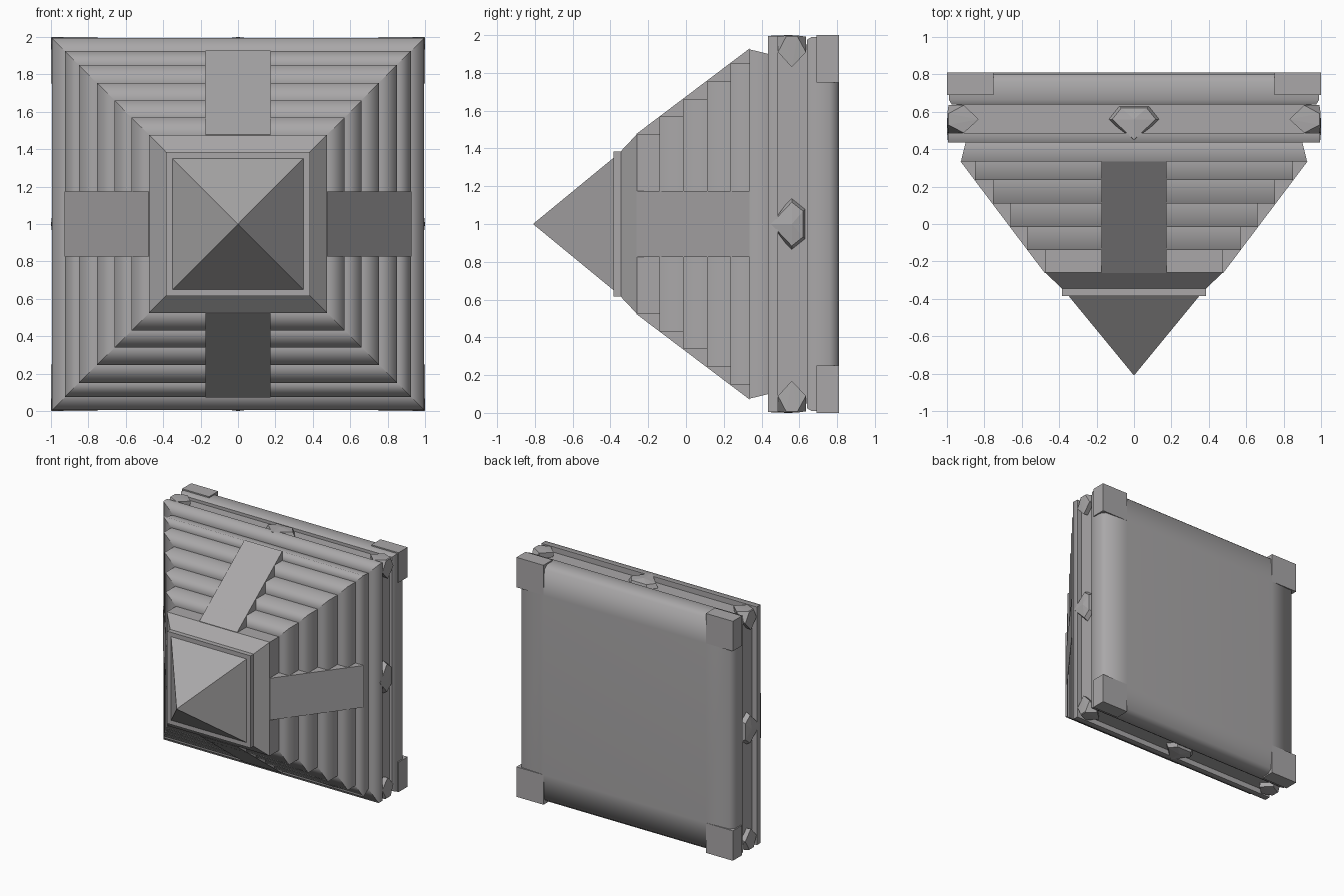
import bpy, bmesh, math
from mathutils import Matrix, Vector

cube = bpy.data.objects.get("Cube")
if cube:
    bpy.data.objects.remove(cube, do_unlink=True)

stone = bpy.data.materials.new("stone grey")
stone.use_nodes = True
COLOUR = (0.40, 0.39, 0.395, 1)
stone.diffuse_color = COLOUR
stone.node_tree.nodes["Principled BSDF"].inputs["Base Color"].default_value = COLOUR

CENTRE = Matrix.Translation((0, 0, 1))


def quarter(k):
    """Quarter turns about the pyramid's axis (y)."""
    return CENTRE @ Matrix.Rotation(k * math.pi / 2, 4, 'Y')


def finish(name, bm, matrix=CENTRE):
    bmesh.ops.recalc_face_normals(bm, faces=bm.faces)
    bm.transform(matrix)
    mesh = bpy.data.meshes.new(name)
    bm.to_mesh(mesh)
    bm.free()
    mesh.materials.append(stone)
    obj = bpy.data.objects.new(name, mesh)
    bpy.context.collection.objects.link(obj)
    return obj


def square_rings(name, profile, smooth=False, sharp=()):
    """Sweep a (half width, y) profile round a square; corners stay sharp."""
    bm = bmesh.new()
    rings = [[bm.verts.new((sx * r, y, sz * r))
              for sx, sz in ((1, 1), (-1, 1), (-1, -1), (1, -1))] for r, y in profile]
    for a, b in zip(rings, rings[1:]):
        for i in range(4):
            j = (i + 1) % 4
            bm.faces.new((a[i], a[j], b[j], b[i]))
            bm.edges.get((a[i], b[i])).smooth = False
    bm.faces.new(rings[0])
    bm.faces.new(rings[-1])
    for f in bm.faces:
        f.smooth = smooth
    for k in sharp:
        for i in range(4):
            bm.edges.get((rings[k][i], rings[k][(i + 1) % 4])).smooth = False
    return finish(name, bm)


def hull(name, points, matrix):
    bm = bmesh.new()
    for p in points:
        bm.verts.new(p)
    out = bmesh.ops.convex_hull(bm, input=bm.verts)
    loose = [v for v in bm.verts if not v.link_faces]
    bmesh.ops.delete(bm, geom=loose, context='VERTS')
    bmesh.ops.dissolve_limit(bm, angle_limit=0.01, verts=bm.verts, edges=bm.edges)
    return finish(name, bm, matrix)


# Capstone: pointed tip on a thin square slab, with a flared neck behind it
bm = bmesh.new()
tip = bm.verts.new((0, -0.81, 0))
base = [bm.verts.new((x, -0.384, z))
        for x, z in ((.35, .35), (-.35, .35), (-.35, -.35), (.35, -.35))]
for i in range(4):
    bm.faces.new((tip, base[i], base[(i + 1) % 4]))
bm.faces.new(base)
finish("capstone", bm)
square_rings("capstone_slab", [(.385, -.385), (.385, -.345)])
square_rings("neck", [(.385, -.345), (.475, -.26)])

# Stepped tiers, each with softly shaded outer edges
step_r = [.475, .57, .66, .755, .85, .925]
step_y = [-.26, -.14, -.015, .11, .235, .335]
profile = [(step_r[0], step_y[0])]
for i in range(1, 6):
    profile += [(step_r[i - 1], step_y[i]), (step_r[i], step_y[i])]
profile.append((.90, .437))
square_rings("tiers", profile, True, sharp=[0] + list(range(1, 11, 2)) + [11])

# Four smooth ramps running up the middle of the faces
for k in range(4):
    section = ((.478, -.261), (.928, .335), (.3, .335), (.3, -.261))
    hull(f"ramp_{k + 1}", [(x, y, r) for x in (-.175, .175) for r, y in section],
         quarter(k))

# Base: front plate, recessed band and thick rear body
square_rings("front_plate", [(.90, .435), (.995, .435), (.995, .486), (.93, .486)],
             True, sharp=(0, 2, 3))
square_rings("recessed_band", [(.95, .48), (.95, .65)])
square_rings("rear_body", [(.93, .64), (.975, .64), (.99, .665), (.99, .76),
                           (.96, .798), (.75, .81)], True, sharp=(0, 1))

# Corner blocks on the rear body
for k in range(4):
    hull(f"corner_block_{k + 1}",
         [(x, y, z) for x in (.75, 1) for y in (.69, .81) for z in (.75, 1)],
         quarter(k))

# Studs in the recessed band: one mid-side and one wrapped round each corner
outline = [(0, .45), (.145, .56), (.085, .635), (-.085, .635), (-.145, .56)]
for k in range(4):
    points = [(x, y, .93) for x, y in outline]
    points += [(x * .8, .56 + (y - .56) * .8, .985) for x, y in outline[1:]]
    points += [(0, .45, .998), (0, .56, 1.0)]
    hull(f"side_stud_{k + 1}", points, quarter(k))

    edge = [(.83, .56), (.91, .487), (.91, .635), (.998, .53), (.998, .59)]
    points = [(a, y, .992) for a, y in edge] + [(.992, y, a) for a, y in edge]
    points += [(.85, .56, .85), (.92, .487, .92), (.92, .635, .92)]
    hull(f"corner_stud_{k + 1}", points, quarter(k))
